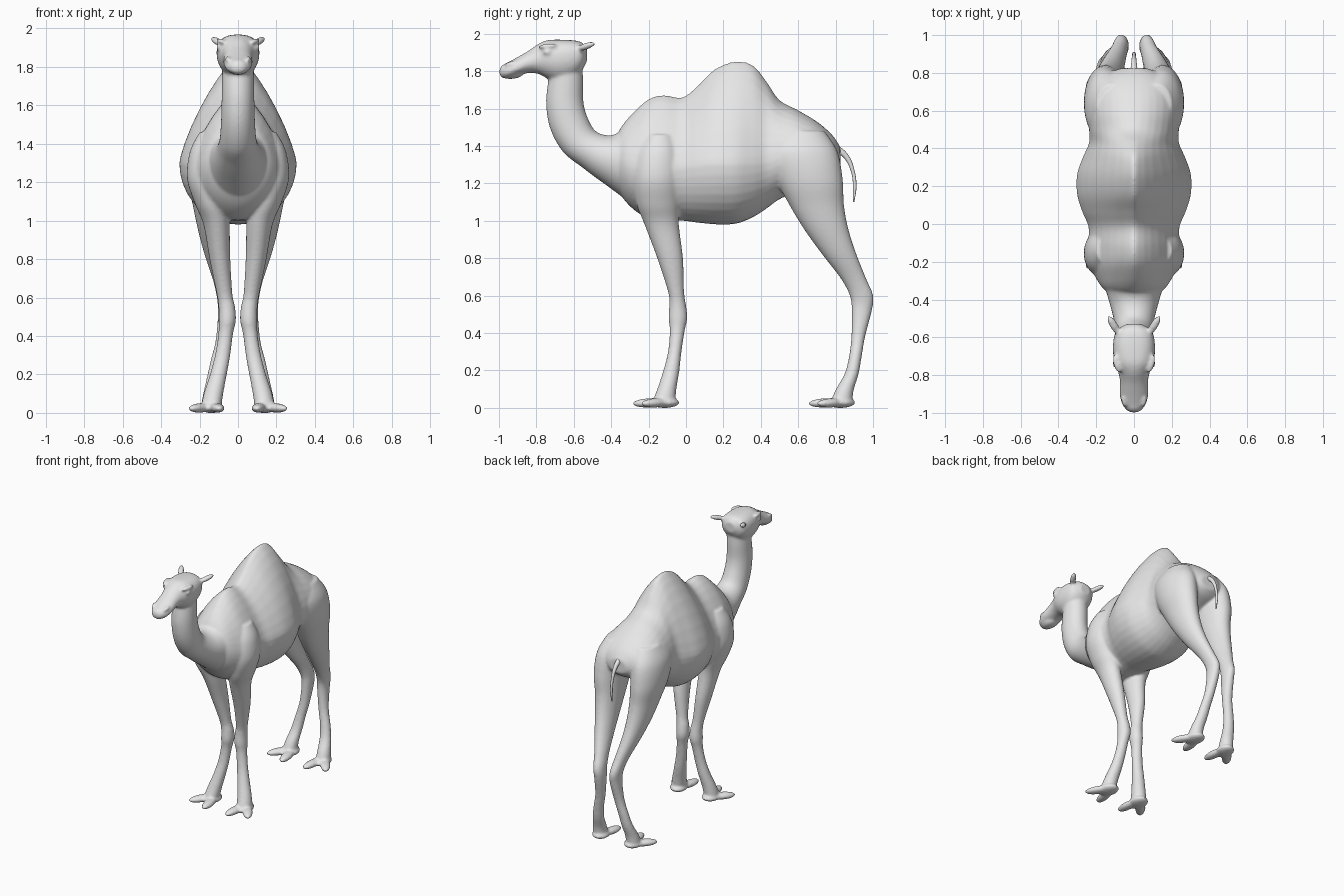
import bpy, bmesh, math
from mathutils import Vector, Matrix

grey = bpy.data.materials.new("plain grey")
grey.diffuse_color = (0.8, 0.8, 0.8, 1)

SIDES, STEPS = 36, 5


def spow(v, e):
    return math.copysign(abs(v) ** e, v)


def ring(s):
    # x, y, z, half width, upper depth, lower depth, depth-axis angle, upper roundness
    x, y, z, hx, up, down, ang, n = s
    a = math.radians(ang)
    pts = []
    for i in range(SIDES):
        t = 2 * math.pi * i / SIDES
        c, q = math.cos(t), math.sin(t)
        m = n if q > 0 else 2
        d = (up if q > 0 else down) * spow(q, 2 / m)
        pts.append(Vector((x + hx * spow(c, 2 / m), y + d * math.cos(a), z + d * math.sin(a))))
    return pts


def blend(p0, p1, p2, p3, t):
    return [0.5 * (2 * b + (c - a) * t + (2 * a - 5 * b + 4 * c - d) * t * t
            + (3 * b - a - 3 * c + d) * t ** 3) for a, b, c, d in zip(p0, p1, p2, p3)]


def loft(bm, st):
    rows = []
    for i in range(len(st) - 1):
        a, d = st[max(i - 1, 0)], st[min(i + 2, len(st) - 1)]
        rows += [blend(a, st[i], st[i + 1], d, k / STEPS) for k in range(STEPS)]
    rows.append(st[-1])
    loops = [[bm.verts.new(p) for p in ring(r)] for r in rows]
    for u, v in zip(loops, loops[1:]):
        for i in range(SIDES):
            j = (i + 1) % SIDES
            bm.faces.new((u[i], u[j], v[j], v[i]))
    bm.faces.new(loops[0])
    bm.faces.new(loops[-1])


def spine(y, top, bot, w, mid, n=2.0):
    return (0, y, mid, w, top - mid, mid - bot, 90, n)


def neck(y, z, hx, hd, ang):
    return (0, y, z, hx, hd, hd, ang, 2)


def limb(side, rows):
    return [(side * x, y, z, hx, hy, hy, 0, 2) for x, y, z, hx, hy in rows]


def blob(bm, p, q, across, thick):
    # ellipsoid stretched between two points
    p, q = Vector(p), Vector(q)
    d = q - p
    rot = d.to_track_quat('Y', 'Z').to_matrix().to_4x4()
    m = Matrix.Translation((p + q) / 2) @ rot @ Matrix.Diagonal((across, d.length / 2, thick, 1))
    bmesh.ops.create_uvsphere(bm, u_segments=20, v_segments=12, radius=1, matrix=m)


bm = bmesh.new()

# torso with shoulder hump, main hump and rump
loft(bm, [
    spine(-.38, 1.44, 1.20, .11, 1.31),
    spine(-.34, 1.51, 1.125, .165, 1.30, 1.8),
    spine(-.28, 1.58, 1.06, .205, 1.28, 1.6),
    spine(-.20, 1.65, 1.01, .24, 1.27, 1.45),
    spine(-.12, 1.672, 1.0, .245, 1.27, 1.4),
    spine(-.02, 1.66, 1.0, .24, 1.28, 1.4),
    spine(.06, 1.72, .99, .272, 1.29, 1.35),
    spine(.14, 1.80, .982, .298, 1.30, 1.3),
    spine(.21, 1.838, .98, .305, 1.30, 1.3),
    spine(.28, 1.853, .987, .298, 1.30, 1.3),
    spine(.36, 1.83, 1.02, .268, 1.30, 1.35),
    spine(.43, 1.745, 1.065, .238, 1.31, 1.5),
    spine(.50, 1.645, 1.115, .238, 1.33, 1.75),
    spine(.60, 1.59, 1.16, .245, 1.33, 1.9),
    spine(.70, 1.53, 1.21, .225, 1.33, 2),
    spine(.78, 1.46, 1.25, .165, 1.34, 2),
    spine(.825, 1.395, 1.29, .07, 1.34, 2),
])

# neck
loft(bm, [
    neck(-.635, 1.86, .08, .08, 0),
    neck(-.643, 1.75, .083, .093, 0),
    neck(-.648, 1.63, .085, .1, 0),
    neck(-.625, 1.52, .088, .105, 13),
    neck(-.572, 1.425, .095, .103, 33),
    neck(-.49, 1.37, .11, .107, 55),
    neck(-.40, 1.33, .135, .14, 77),
    neck(-.28, 1.31, .17, .22, 88),
])

# head and muzzle
loft(bm, [
    spine(-.998, 1.805, 1.785, .014, 1.795),
    spine(-.985, 1.83, 1.765, .04, 1.797),
    spine(-.95, 1.848, 1.765, .065, 1.80),
    spine(-.90, 1.875, 1.778, .076, 1.82),
    spine(-.84, 1.91, 1.79, .074, 1.845),
    spine(-.79, 1.945, 1.785, .082, 1.86),
    spine(-.74, 1.965, 1.76, .102, 1.87, 2.3),
    spine(-.68, 1.968, 1.74, .111, 1.87, 2.5),
    spine(-.61, 1.965, 1.755, .108, 1.875, 2.5),
    spine(-.56, 1.955, 1.80, .09, 1.88, 2.3),
    spine(-.53, 1.925, 1.85, .04, 1.885),
])
blob(bm, (0, -.985, 1.772), (0, -.87, 1.785), .045, .02)        # lower lip

for s in (1, -1):
    # eyes, brows, nostril rims, ears
    blob(bm, (s * .09, -.765, 1.902), (s * .098, -.715, 1.902), .02, .018)
    blob(bm, (s * .078, -.79, 1.93), (s * .105, -.69, 1.938), .018, .013)
    blob(bm, (s * .045, -.97, 1.83), (s * .06, -.91, 1.85), .014, .012)
    blob(bm, (s * .078, -.585, 1.915), (s * .138, -.485, 1.95), .022, .018)

    # front leg: shoulder to fetlock
    loft(bm, limb(s, [
        (.14, -.14, 1.46, .06, .07),
        (.155, -.15, 1.36, .095, .115),
        (.16, -.155, 1.22, .105, .13),
        (.14, -.15, 1.09, .085, .115),
        (.112, -.13, .98, .068, .092),
        (.094, -.085, .80, .054, .069),
        (.07, -.053, .62, .041, .043),
        (.058, -.045, .55, .043, .045),
        (.056, -.043, .48, .045, .05),
        (.064, -.047, .41, .038, .04),
        (.08, -.06, .30, .04, .036),
        (.102, -.078, .20, .044, .043),
        (.125, -.10, .11, .05, .05),
        (.137, -.115, .045, .052, .058),
        (.137, -.115, .012, .045, .05),
    ]))

    # hind leg: thigh, hock and cannon
    loft(bm, limb(s, [
        (.12, .62, 1.48, .08, .12),
        (.145, .62, 1.37, .112, .19),
        (.155, .66, 1.22, .108, .178),
        (.145, .70, 1.08, .09, .145),
        (.133, .752, .95, .075, .118),
        (.113, .82, .82, .06, .092),
        (.085, .896, .69, .045, .068),
        (.07, .938, .60, .04, .063),
        (.066, .94, .52, .038, .054),
        (.08, .921, .38, .036, .037),
        (.105, .905, .27, .038, .034),
        (.122, .885, .18, .041, .038),
        (.135, .85, .10, .046, .048),
        (.14, .835, .045, .05, .055),
        (.14, .835, .012, .045, .05),
    ]))

    # feet: heel pad and two splayed toes
    for dy in (0, .94):
        blob(bm, (s * .125, -.035 + dy, .028), (s * .15, -.19 + dy, .026), .062, .028)
        blob(bm, (s * .12, -.1 + dy, .03), (s * .095, -.288 + dy, .022), .036, .025)
        blob(bm, (s * .14, -.09 + dy, .03), (s * .252, -.238 + dy, .022), .036, .025)

bmesh.ops.recalc_face_normals(bm, faces=bm.faces)
mesh = bpy.data.meshes.new("body")
bm.to_mesh(mesh)
bm.free()
mesh.materials.append(grey)
body = bpy.data.objects.new("body", mesh)
bpy.context.collection.objects.link(body)

# fuse the parts into one smooth skin
fuse = body.modifiers.new("fuse", 'REMESH')
fuse.mode = 'VOXEL'
fuse.voxel_size = 0.009
fuse.use_smooth_shade = True
soft = body.modifiers.new("soften", 'SMOOTH')
soft.factor = 0.5
soft.iterations = 6

# tail
curve = bpy.data.curves.new("tail", 'CURVE')
curve.dimensions = '3D'
curve.bevel_depth = 0.016
curve.bevel_resolution = 4
curve.use_fill_caps = True
sp = curve.splines.new('BEZIER')
path = [(.79, 1.395, 1.3), (.855, 1.345, .9), (.893, 1.26, .6), (.902, 1.18, .6), (.896, 1.10, .25)]
sp.bezier_points.add(len(path) - 1)
for bp, (y, z, r) in zip(sp.bezier_points, path):
    bp.co = (0, y, z)
    bp.radius = r
    bp.handle_left_type = bp.handle_right_type = 'AUTO'
curve.materials.append(grey)
tail = bpy.data.objects.new("tail", curve)
bpy.context.collection.objects.link(tail)
